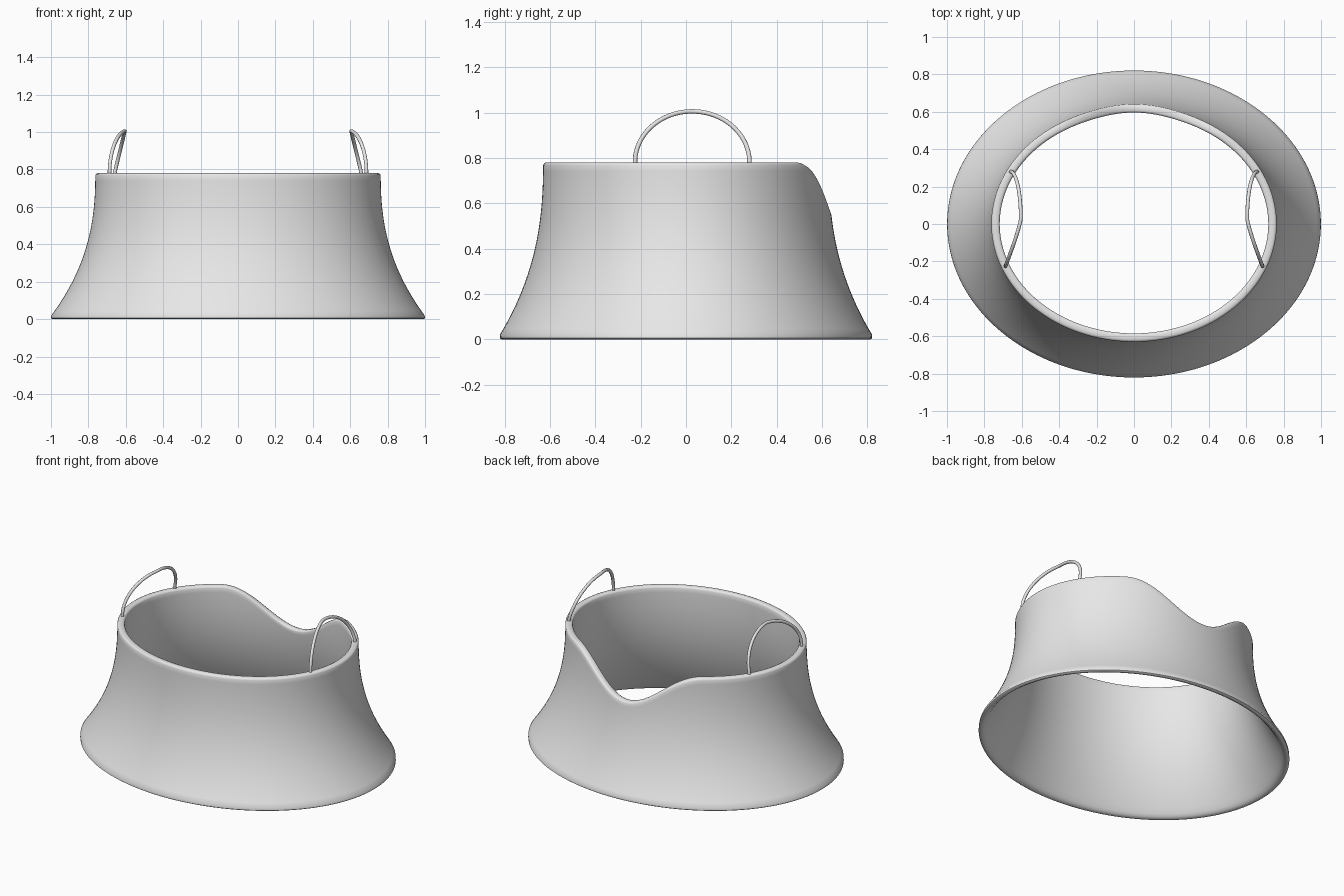
import bpy, bmesh
from math import sin, cos, pi, sqrt

cube = bpy.data.objects.get("Cube")
if cube:
    bpy.data.objects.remove(cube, do_unlink=True)

grey = bpy.data.materials.new("plain_grey")
grey.use_nodes = True
grey.diffuse_color = (0.8, 0.8, 0.8, 1)
grey.node_tree.nodes["Principled BSDF"].inputs["Base Color"].default_value = (0.8, 0.8, 0.8, 1)

HEIGHT = 0.78
WALL = 0.045
SEGMENTS = 160
RINGS = 28


def add_object(name, bm):
    bmesh.ops.recalc_face_normals(bm, faces=bm.faces)
    mesh = bpy.data.meshes.new(name)
    bm.to_mesh(mesh)
    bm.free()
    mesh.materials.append(grey)
    obj = bpy.data.objects.new(name, mesh)
    bpy.context.collection.objects.link(obj)
    bpy.ops.object.select_all(action='DESELECT')
    obj.select_set(True)
    bpy.context.view_layer.objects.active = obj
    bpy.ops.object.shade_smooth_by_angle(angle=pi / 4)
    return obj


def wall_point(angle, z, inset):
    """Point on the flared oval wall, moved inward by inset."""
    flare = max(0, 1 - z / HEIGHT) ** 2.4
    return ((0.763 + 0.25 * flare - inset) * cos(angle),
            (0.63 + 0.203 * flare - inset) * sin(angle), z)


def rim_height(angle):
    """Level rim with a smooth dip at the back."""
    x = 0.766 * cos(angle)
    if sin(angle) < 0 or abs(x) > 0.48:
        return HEIGHT
    return HEIGHT - 0.11 * (1 + cos(pi * x / 0.48))


def section(top):
    """Closed wall cross-section as (inset, height), with rounded edges."""
    low, high = 0.02, top - 0.012
    heights = [low + (high - low) * i / RINGS for i in range(RINGS + 1)]
    outer = [(0, z) for z in heights]
    rim = [(0.004, top - 0.004), (0.012, top),
           (WALL - 0.012, top), (WALL - 0.004, top - 0.004)]
    inner = [(WALL, z) for z in reversed(heights)]
    foot = [(WALL - 0.003, 0.007), (WALL - 0.012, 0), (0.02, 0), (0.01, 0.005)]
    return outer + rim + inner + foot


# Flared open shell
bm = bmesh.new()
columns = []
for i in range(SEGMENTS):
    a = 2 * pi * i / SEGMENTS
    columns.append([bm.verts.new(wall_point(a, z, inset))
                    for inset, z in section(rim_height(a))])
for i, col in enumerate(columns):
    nxt = columns[(i + 1) % SEGMENTS]
    for j in range(len(col)):
        k = (j + 1) % len(col)
        bm.faces.new((col[j], nxt[j], nxt[k], col[k]))
add_object("flared_shell", bm)


# Thin wire loops leaning inward over each side
def wire_loop(name, side):
    curve = bpy.data.curves.new(name, 'CURVE')
    curve.dimensions = '3D'
    curve.bevel_depth = 0.01
    curve.bevel_resolution = 3
    curve.use_fill_caps = True
    spline = curve.splines.new('POLY')
    steps = 48
    spline.points.add(steps)
    for i, point in enumerate(spline.points):
        t = pi * i / steps
        c, s = cos(t), sin(t)
        lean = 0.055 * (1 - s) if c > 0 else 0.082 * abs(c) ** 1.2
        z = HEIGHT + 0.225 * s - (0.02 if i in (0, steps) else 0)
        point.co = (side * (0.605 + lean), 0.0275 + 0.2525 * c, z, 1)
    curve.materials.append(grey)
    obj = bpy.data.objects.new(name, curve)
    bpy.context.collection.objects.link(obj)
    for s in curve.splines:
        s.use_smooth = True


wire_loop("left_wire_loop", 1)
wire_loop("right_wire_loop", -1)
